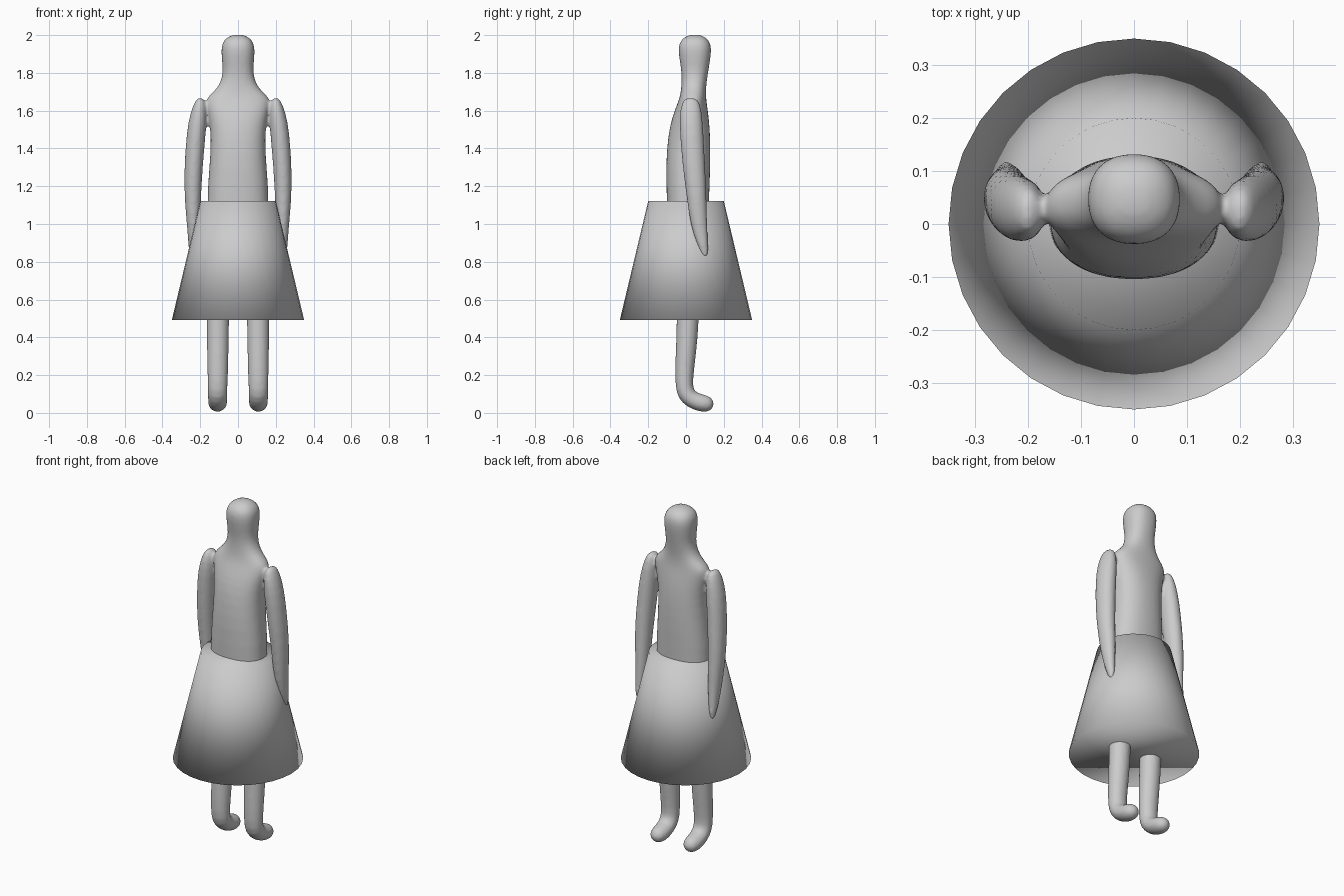
import bpy, bmesh
from math import sin, cos, pi, copysign
from mathutils import Vector

if "Cube" in bpy.data.objects:
    bpy.data.objects.remove(bpy.data.objects["Cube"])

SIDES = 24


def tube(bm, pts, flat=False, power=2.0):
    """Loft rings (x, y, z, rx, ry) along a path; flat keeps rings horizontal."""
    centres = [Vector(p[:3]) for p in pts]
    rings = []
    for i, p in enumerate(pts):
        t = centres[min(i + 1, len(pts) - 1)] - centres[max(i - 1, 0)]
        t = Vector((0, 0, 1)) if flat else t.normalized()
        side = Vector((1, 0, 0))
        side = (side - t * side.dot(t)).normalized()
        other = t.cross(side)
        ring = []
        for k in range(SIDES):
            a = 2 * pi * k / SIDES
            c = copysign(abs(cos(a)) ** (2 / power), cos(a))
            s = copysign(abs(sin(a)) ** (2 / power), sin(a))
            ring.append(bm.verts.new(centres[i] + side * (c * p[3]) + other * (s * p[4])))
        rings.append(ring)
    for a, b in zip(rings, rings[1:]):
        for k in range(SIDES):
            n = (k + 1) % SIDES
            bm.faces.new((a[k], a[n], b[n], b[k]))
    bm.faces.new(rings[0][::-1])
    bm.faces.new(rings[-1])


bm = bmesh.new()

# Torso, neck and head
torso = [(0.75, .01, .155, .10), (1.12, .010, .168, .112), (1.30, .011, .152, .119),
         (1.45, .016, .143, .114), (1.55, .022, .152, .101), (1.62, .030, .170, .083),
         (1.665, .036, .172, .071), (1.70, .039, .130, .067), (1.74, .042, .096, .066),
         (1.80, .047, .079, .070), (1.87, .047, .086, .082), (1.93, .047, .090, .089),
         (1.97, .047, .080, .079), (1.995, .047, .048, .048), (2.003, .047, .015, .015)]
tube(bm, [(0, y, z, rx, ry) for z, y, rx, ry in torso], flat=True, power=2.3)

# Arms and legs, mirrored across x
arm = [(.195, .025, 1.668, .015, .028), (.200, .025, 1.645, .030, .048),
       (.208, .025, 1.58, .046, .061), (.222, .030, 1.48, .051, .063),
       (.236, .042, 1.30, .049, .060), (.240, .056, 1.15, .045, .053),
       (.236, .067, 1.00, .035, .045), (.240, .087, .90, .024, .031),
       (.240, .100, .84, .018, .019), (.240, .105, .82, .008, .008)]
leg = [(.106, .015, .90, .060, .062), (.106, .012, .49, .060, .060),
       (.107, -.002, .30, .057, .054), (.108, -.012, .16, .053, .047),
       (.108, -.003, .10, .052, .050), (.108, .035, .066, .051, .047),
       (.108, .085, .051, .051, .047), (.108, .120, .046, .044, .042),
       (.108, .139, .044, .027, .027), (.108, .146, .043, .008, .008)]
for s in (1, -1):
    for limb in (arm, leg):
        tube(bm, [(s * x, y, z, rx, ry) for x, y, z, rx, ry in limb])

bmesh.ops.recalc_face_normals(bm, faces=bm.faces)
mesh = bpy.data.meshes.new("body")
bm.to_mesh(mesh)
bm.free()
for p in mesh.polygons:
    p.use_smooth = True
body = bpy.data.objects.new("body", mesh)
bpy.context.collection.objects.link(body)

# Fuse the limbs into one soft skin
sub = body.modifiers.new("round", 'SUBSURF')
sub.levels = sub.render_levels = 1
fuse = body.modifiers.new("fuse", 'REMESH')
fuse.mode = 'VOXEL'
fuse.voxel_size = 0.009
fuse.use_smooth_shade = True
soft = body.modifiers.new("soften", 'SMOOTH')
soft.factor = 0.5
soft.iterations = 6

# Skirt: closed, fully smooth-shaded truncated cone
bpy.ops.mesh.primitive_cone_add(vertices=32, radius1=0.35, radius2=0.20,
                                depth=0.63, location=(0, 0, 0.807))
skirt = bpy.context.object
skirt.name = "skirt"
bpy.ops.object.shade_smooth()
